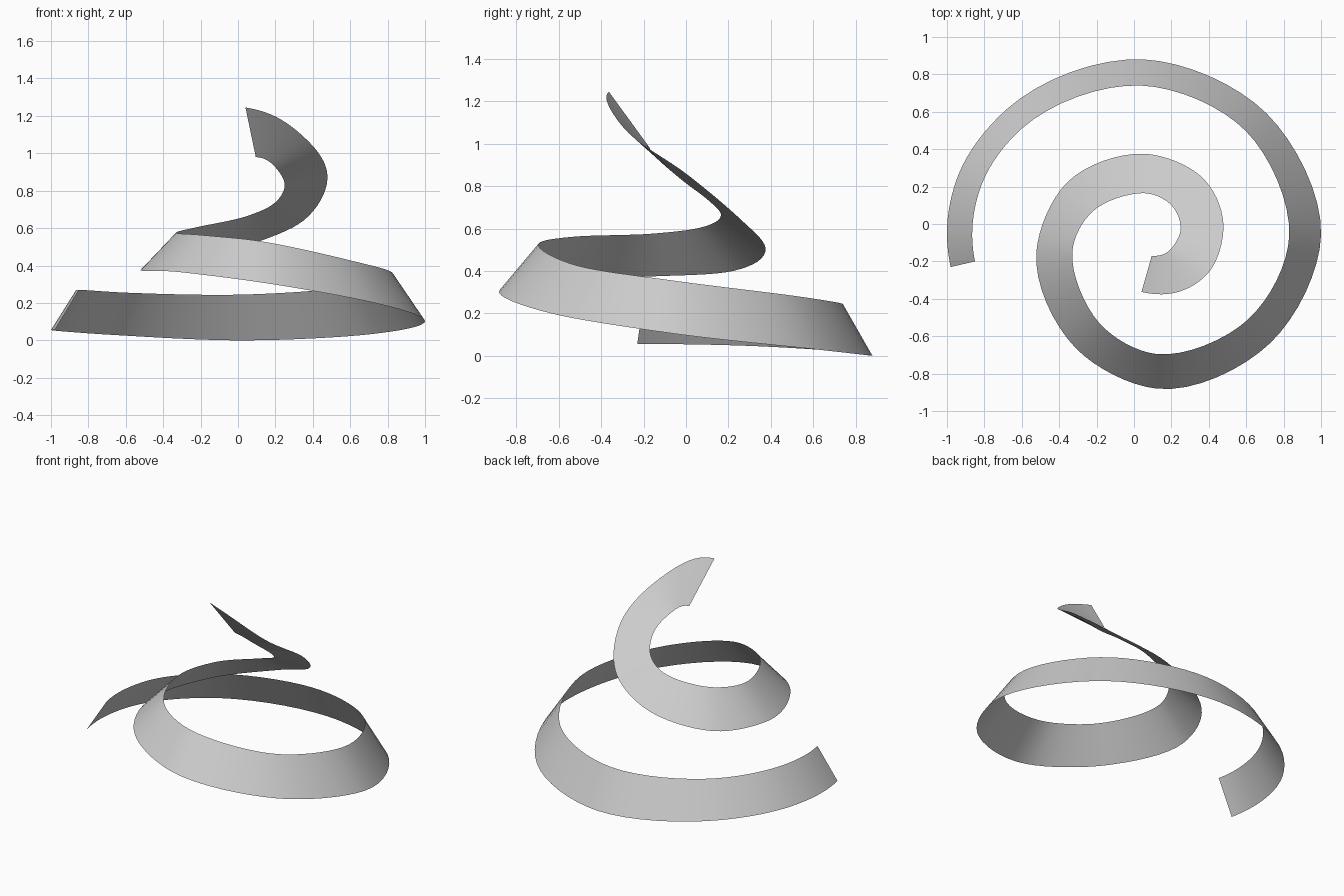
import bpy
from mathutils import Vector

if "Cube" in bpy.data.objects:
    bpy.data.objects.remove(bpy.data.objects["Cube"])

# Cross-sections along the spiral: outer edge x,y,z then inner edge x,y,z
SECTIONS = [
    (-.98, -.23, .055, -.85, -.20, .27),
    (-1.0, -.05, .055, -.865, -.05, .27),
    (-.937, .268, .048, -.811, .22, .268),
    (-.685, .61, .03, -.60, .51, .255),
    (.05, .88, .0, .04, .74, .245),
    (.71, .59, .033, .60, .495, .285),
    (1.0, -.06, .105, .83, -.06, .355),
    (.73, -.635, .20, .61, -.51, .425),
    (.12, -.88, .31, .12, -.695, .53),
    (-.315, -.66, .365, -.185, -.53, .562),
    (-.522, -.15, .375, -.33, -.15, .577),
    (-.36, .22, .40, -.22, .068, .605),
    (.06, .375, .51, .05, .165, .665),
    (.35, .262, .64, .19, .11, .73),
    (.478, .0, .86, .25, -.02, .83),
    (.39, -.27, 1.05, .20, -.13, .925),
    (.17, -.375, 1.21, .135, -.168, .972),
    (.04, -.363, 1.245, .095, -.17, .98),
]
STEPS = 8


def smooth_pairs(rows, steps):
    """Smooth curve through the rows, spaced by outer edge length."""
    pts = [Vector(r) for r in rows]
    t = [0.0]
    for a, b in zip(rows, rows[1:]):
        t.append(t[-1] + (Vector(b[:3]) - Vector(a[:3])).length)
    n = len(pts)
    slope = [(pts[i + 1] - pts[i]) / (t[i + 1] - t[i]) for i in range(n - 1)]
    tan = []
    for i in range(1, n - 1):
        h0, h1 = t[i] - t[i - 1], t[i + 1] - t[i]
        tan.append((slope[i - 1] * h1 + slope[i] * h0) / (h0 + h1))
    tan = [slope[0] * 2 - tan[0]] + tan + [slope[-1] * 2 - tan[-1]]
    out = []
    for i in range(n - 1):
        h = t[i + 1] - t[i]
        for k in range(steps):
            u = k / steps
            out.append(pts[i] * (2*u**3 - 3*u**2 + 1) + tan[i] * (h * (u**3 - 2*u**2 + u))
                       + pts[i + 1] * (3*u**2 - 2*u**3) + tan[i + 1] * (h * (u**3 - u**2)))
    return out + [pts[-1]]


# Spiral ribbon: one thin sheet between the two edges
verts, faces = [], []
for p in smooth_pairs(SECTIONS, STEPS):
    verts += [tuple(p[:3]), tuple(p[3:])]
for i in range(0, len(verts) - 2, 2):
    faces.append((i, i + 1, i + 3, i + 2))
mesh = bpy.data.meshes.new("spiral_ribbon")
mesh.from_pydata(verts, [], faces)
mesh.shade_smooth()
ribbon = bpy.data.objects.new("spiral_ribbon", mesh)
bpy.context.collection.objects.link(ribbon)
